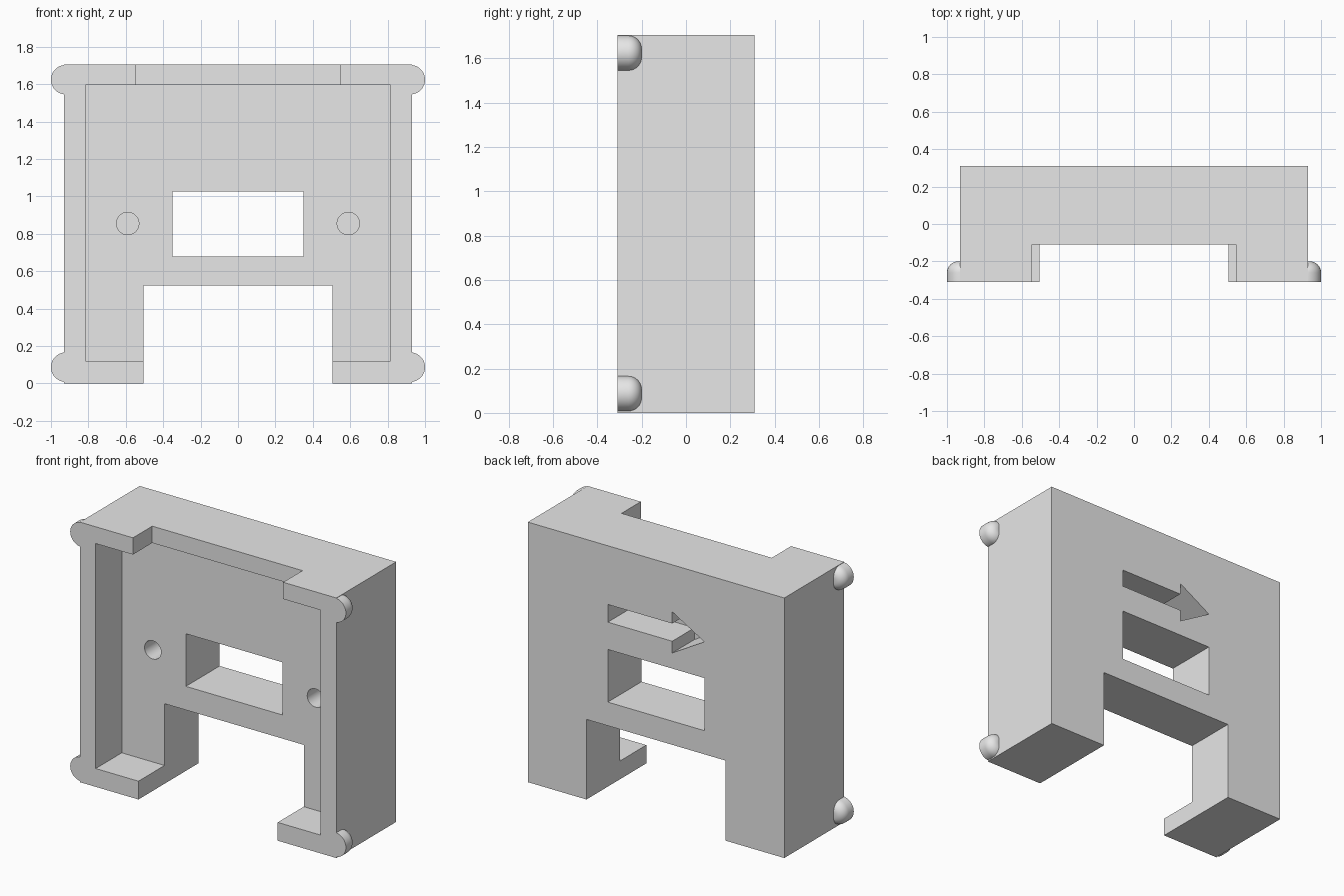
import bpy
import bmesh
import math

if "Cube" in bpy.data.objects:
    bpy.data.objects.remove(bpy.data.objects["Cube"], do_unlink=True)

FRONT, BACK = -0.31, 0.31
FLOOR = -0.04          # inner face of the front pocket
HALF, HEIGHT = 0.93, 1.705

grey = bpy.data.materials.new("light_grey")
grey.use_nodes = True
grey.diffuse_color = (0.8, 0.8, 0.8, 1)
grey.node_tree.nodes["Principled BSDF"].inputs["Base Color"].default_value = (0.8, 0.8, 0.8, 1)


def prism(name, outline, y0, y1):
    """Extrude an (x, z) outline from y0 to y1."""
    bm = bmesh.new()
    face = bm.faces.new([bm.verts.new((x, y0, z)) for x, z in outline])
    new = bmesh.ops.extrude_face_region(bm, geom=[face])["geom"]
    verts = [v for v in new if isinstance(v, bmesh.types.BMVert)]
    bmesh.ops.translate(bm, verts=verts, vec=(0, y1 - y0, 0))
    return finish(name, bm)


def finish(name, bm):
    bmesh.ops.recalc_face_normals(bm, faces=bm.faces[:])
    mesh = bpy.data.meshes.new(name)
    bm.to_mesh(mesh)
    bm.free()
    mesh.materials.append(grey)
    obj = bpy.data.objects.new(name, mesh)
    bpy.context.collection.objects.link(obj)
    return obj


def box(name, half_width, y0, y1, z0, z1):
    w = half_width
    return prism(name, [(-w, z0), (w, z0), (w, z1), (-w, z1)], y0, y1)


def circle(cx, cz, radius, sides):
    steps = [2 * math.pi * i / sides for i in range(sides)]
    return [(cx + radius * math.cos(a), cz + radius * math.sin(a)) for a in steps]


def knob(name, cx, cz, radius=0.079, fillet=0.06, sides=48, rings=8):
    """Short round peg along y with a rounded rear end."""
    bm = bmesh.new()
    profile = [(radius, FRONT)]
    for i in range(rings + 1):
        a = math.pi / 2 * i / rings
        profile.append((radius - fillet * (1 - math.cos(a)), -0.2 - fillet * (1 - math.sin(a))))
    loops = [[bm.verts.new((x, y, z)) for x, z in circle(cx, cz, r, sides)] for r, y in profile]
    for lower, upper in zip(loops, loops[1:]):
        for i in range(sides):
            j = (i + 1) % sides
            bm.faces.new((lower[i], lower[j], upper[j], upper[i]))
    bm.faces.new(loops[0])
    bm.faces.new(loops[-1])
    return finish(name, bm)


def combine(target, tool, operation):
    mod = target.modifiers.new(tool.name, "BOOLEAN")
    mod.operation = operation
    mod.solver = "EXACT"
    mod.object = tool
    bpy.context.view_layer.objects.active = target
    bpy.ops.object.modifier_apply(modifier=mod.name)
    bpy.data.objects.remove(tool, do_unlink=True)


# Main block
housing = box("housing", HALF, FRONT, BACK, 0, HEIGHT)

# Corner knobs on both sides
for side in (-1, 1):
    for z in (0.087, 1.624):
        combine(housing, knob("corner_knob", side * 0.921, z), "UNION")

# Front pocket, top notch, gap between the legs and window
cutters = [
    box("front_pocket", 0.815, FRONT - 0.1, FLOOR, 0.12, 1.595),
    box("top_notch", 0.545, FRONT - 0.1, -0.11, 1.5, HEIGHT + 0.1),
    box("leg_gap", 0.505, FRONT - 0.2, BACK + 0.1, -0.1, 0.525),
    box("window", 0.35, FRONT - 0.2, BACK + 0.1, 0.68, 1.025),
]

# Blind screw holes in the pocket
for side in (-1, 1):
    cutters.append(prism("screw_hole", circle(side * 0.59, 0.855, 0.06, 48), FLOOR - 0.1, 0.19))

# Recessed arrow in the back
mid, shaft, head, neck, tip = 1.262, 0.058, 0.135, -0.117, 0.35
arrow = [(tip, mid - shaft), (tip, mid + shaft), (neck, mid + shaft), (neck, mid + head),
         (-tip, mid), (neck, mid - head), (neck, mid - shaft)]
cutters.append(prism("arrow_recess", arrow, 0.08, BACK + 0.1))

for cutter in cutters:
    combine(housing, cutter, "DIFFERENCE")

# Smooth the round parts and keep the edges sharp
bpy.ops.object.select_all(action="DESELECT")
housing.select_set(True)
bpy.context.view_layer.objects.active = housing
bpy.ops.object.shade_smooth_by_angle(angle=math.radians(30))
